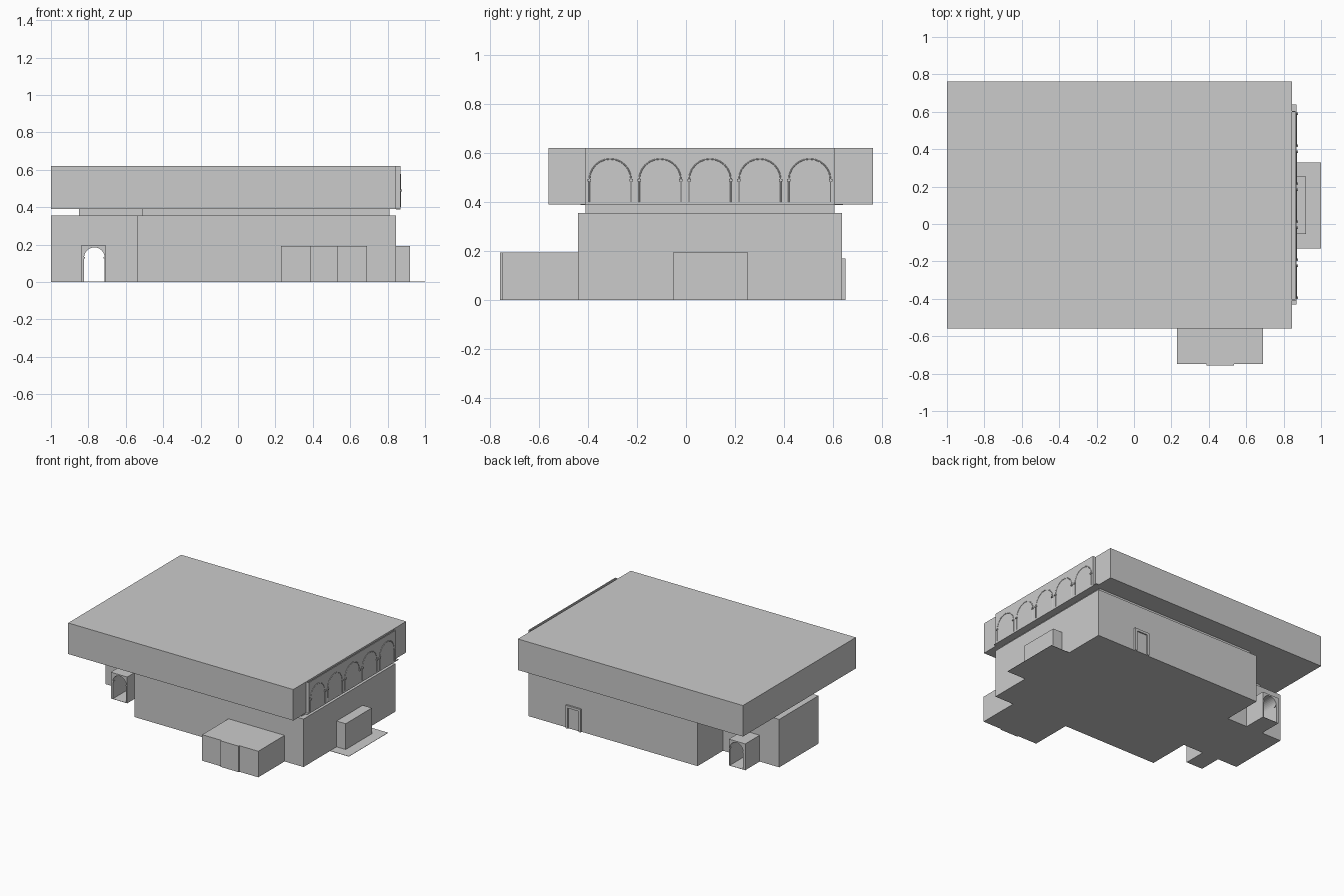
import bpy, bmesh
from math import pi, sin, cos
from mathutils import Vector

if "Cube" in bpy.data.objects:
    bpy.data.objects.remove(bpy.data.objects["Cube"])


def extrude(name, pts, direction):
    """Closed solid from a planar outline swept along a vector."""
    bm = bmesh.new()
    face = bm.faces.new([bm.verts.new(p) for p in pts])
    new = bmesh.ops.extrude_face_region(bm, geom=[face])
    verts = [g for g in new["geom"] if isinstance(g, bmesh.types.BMVert)]
    bmesh.ops.translate(bm, verts=verts, vec=Vector(direction))
    bmesh.ops.recalc_face_normals(bm, faces=bm.faces)
    mesh = bpy.data.meshes.new(name)
    bm.to_mesh(mesh)
    bm.free()
    ob = bpy.data.objects.new(name, mesh)
    bpy.context.collection.objects.link(ob)
    return ob


def box(name, x0, x1, y0, y1, z0, z1):
    pts = [(x0, y0, z0), (x1, y0, z0), (x1, y1, z0), (x0, y1, z0)]
    return extrude(name, pts, (0, 0, z1 - z0))


def plan(name, pts, z0, z1):
    return extrude(name, [(x, y, z0) for x, y in pts], (0, 0, z1 - z0))


def cut(ob, cutter):
    mod = ob.modifiers.new("opening", "BOOLEAN")
    mod.operation = "DIFFERENCE"
    mod.solver = "EXACT"
    mod.object = cutter
    bpy.context.view_layer.objects.active = ob
    bpy.ops.object.modifier_apply(modifier=mod.name)


# T-shaped ground floor and the recessed neck below the roof
body = plan("ground_floor", [(-.54, -.44), (.845, -.44), (.845, .636), (-.54, .636),
            (-.54, .337), (-1, .337), (-1, -.123), (-.54, -.123)], 0, .355)
plan("neck", [(-.51, -.41), (.81, -.41), (.81, .605), (-.51, .605),
     (-.51, .305), (-.85, .305), (-.85, -.09), (-.51, -.09)], .355, .39)

# Heavy overhanging upper storey
box("upper_storey", -1, .845, -.56, .762, .39, .62)

# Arched passage with a porch at each end
CX, R, SPRING = -.768, .055, .13
arch = [(CX - R, -.02), (CX + R, -.02)]
arch += [(CX + R * cos(a), SPRING + R * sin(a)) for a in [i * pi / 16 for i in range(17)]]
cutter = extrude("passage_cutter", [(x, -.4, z) for x, z in arch], (0, 1.0, 0))
cut(body, cutter)
for label, y0, y1, face in (("front", -.29, -.123, -.29), ("back", .337, .506, .506)):
    porch = box(label + "_porch", -.84, -.705, y0, y1, 0, .195)
    cut(porch, cutter)
    for side in (-1, 1):
        x = CX + side * R
        y = face + (.01 if label == "front" else -.01)
        box(label + "_porch_capital", x - .005, x + .005, y - .009, y + .009, .125, .133)
bpy.data.objects.remove(cutter)
box("passage_floor", -.84, -.705, -.29, .506, 0, .002)

# Front annex with a shallow projecting bay
box("front_annex", .23, .69, -.748, -.44, 0, .193)
box("annex_bay", .388, .535, -.757, -.748, 0, .193)

# Right entrance box and its paving
box("right_entrance", .845, .92, -.053, .253, 0, .193)
box("paving", .845, 1.0, -.13, .33, 0, .002)

# Framed side doors on the front and back walls
for label, y, s in (("front", -.44, -1), ("back", .636, 1)):
    lo, hi = sorted((y, y + s * .013))
    for x in (.41, .515):
        box(label + "_door_jamb", x, x + .018, lo, hi, 0, .17)
    box(label + "_door_lintel", .428, .515, lo, hi, .152, .17)
    lo, hi = sorted((y, y + s * .004))
    box(label + "_door_leaf", .428, .515, lo, hi, 0, .152)

# Arcaded screen on the right side, open at the top
box("screen_panel", .86, .868, -.41, .605, .392, .62)
box("screen_end_front", .845, .86, -.41, -.405, .392, .62)
box("screen_end_back", .845, .86, .60, .605, .392, .62)
box("screen_ledge", .845, .868, -.43, .64, .388, .392)

# Five slim arch mouldings with small capitals
pitch = 1.015 / 5
for i in range(5):
    cy, r = -.41 + pitch * (i + .5), .085
    curve = bpy.data.curves.new("screen_arch", "CURVE")
    curve.dimensions = "3D"
    curve.bevel_depth = .003
    curve.bevel_resolution = 1
    pts = [(cy - r, .40)] + [(cy - r * cos(a), .49 + r * sin(a))
                             for a in [k * pi / 12 for k in range(13)]] + [(cy + r, .40)]
    spline = curve.splines.new("POLY")
    spline.points.add(len(pts) - 1)
    for p, (y, z) in zip(spline.points, pts):
        p.co = (.868, y, z, 1)
    bpy.context.collection.objects.link(bpy.data.objects.new("screen_arch", curve))
    for side in (-1, 1):
        y = cy + side * r
        box("screen_capital", .866, .876, y - .007, y + .007, .484, .494)
